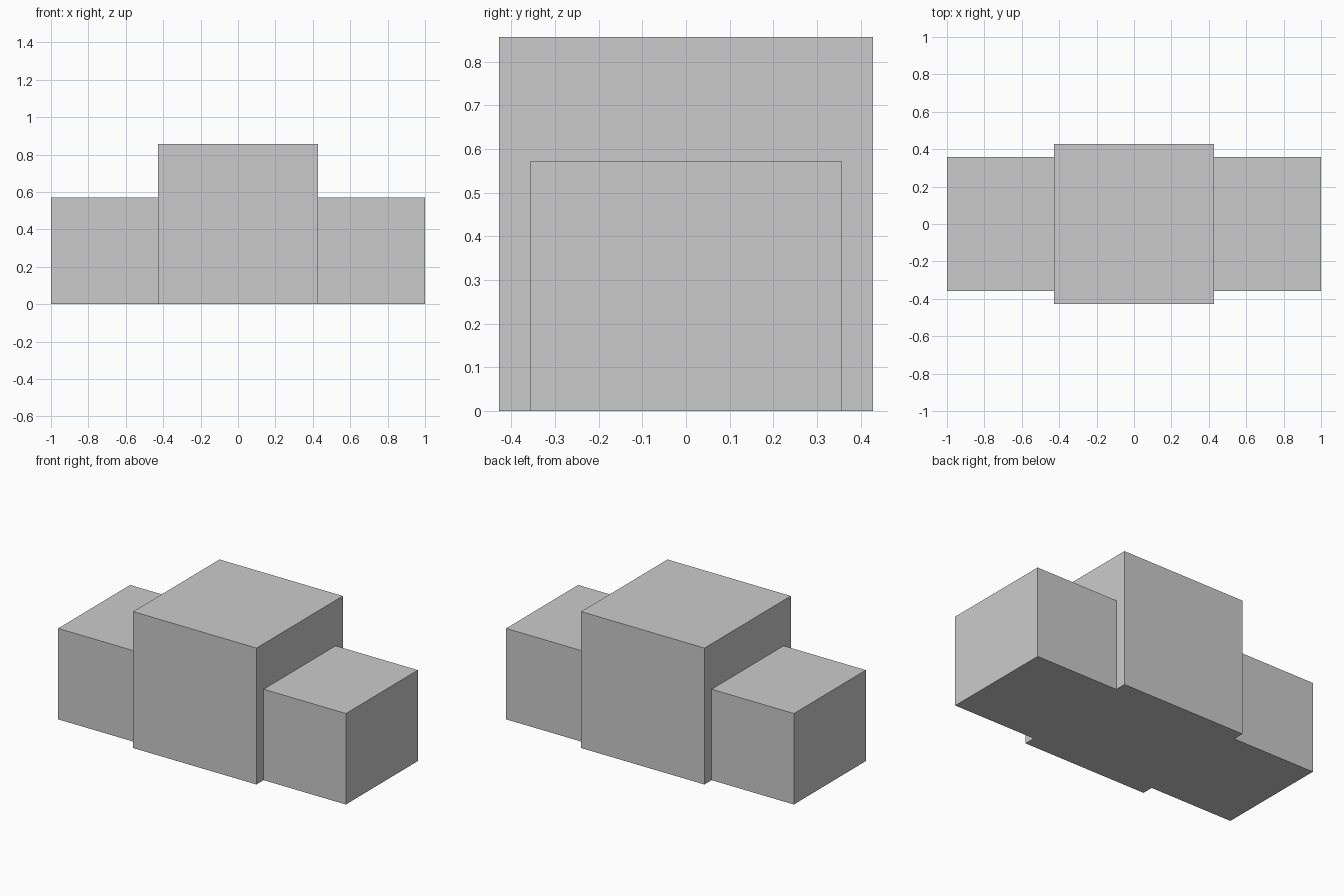
import bpy

if "Cube" in bpy.data.objects:
    bpy.data.objects.remove(bpy.data.objects["Cube"])

U = 1 / 7  # base grid unit


def box(name, sx, sy, sz):
    """Box centred on x and y, standing on z = 0."""
    bpy.ops.mesh.primitive_cube_add(size=1)
    ob = bpy.context.object
    ob.name = name
    for v in ob.data.vertices:
        v.co = (v.co.x * sx, v.co.y * sy, (v.co.z + 0.5) * sz)
    return ob


# Low bar that forms the two side wings
wings = box("side_wings", 14 * U, 5 * U, 4 * U)

# Tall central block, merged with the wings into one clean shell
block = box("stepped_block", 6 * U, 6 * U, 6 * U)
union = block.modifiers.new("join_wings", 'BOOLEAN')
union.operation = 'UNION'
union.solver = 'EXACT'
union.object = wings
bpy.context.view_layer.objects.active = block
bpy.ops.object.modifier_apply(modifier=union.name)
bpy.data.objects.remove(wings, do_unlink=True)
